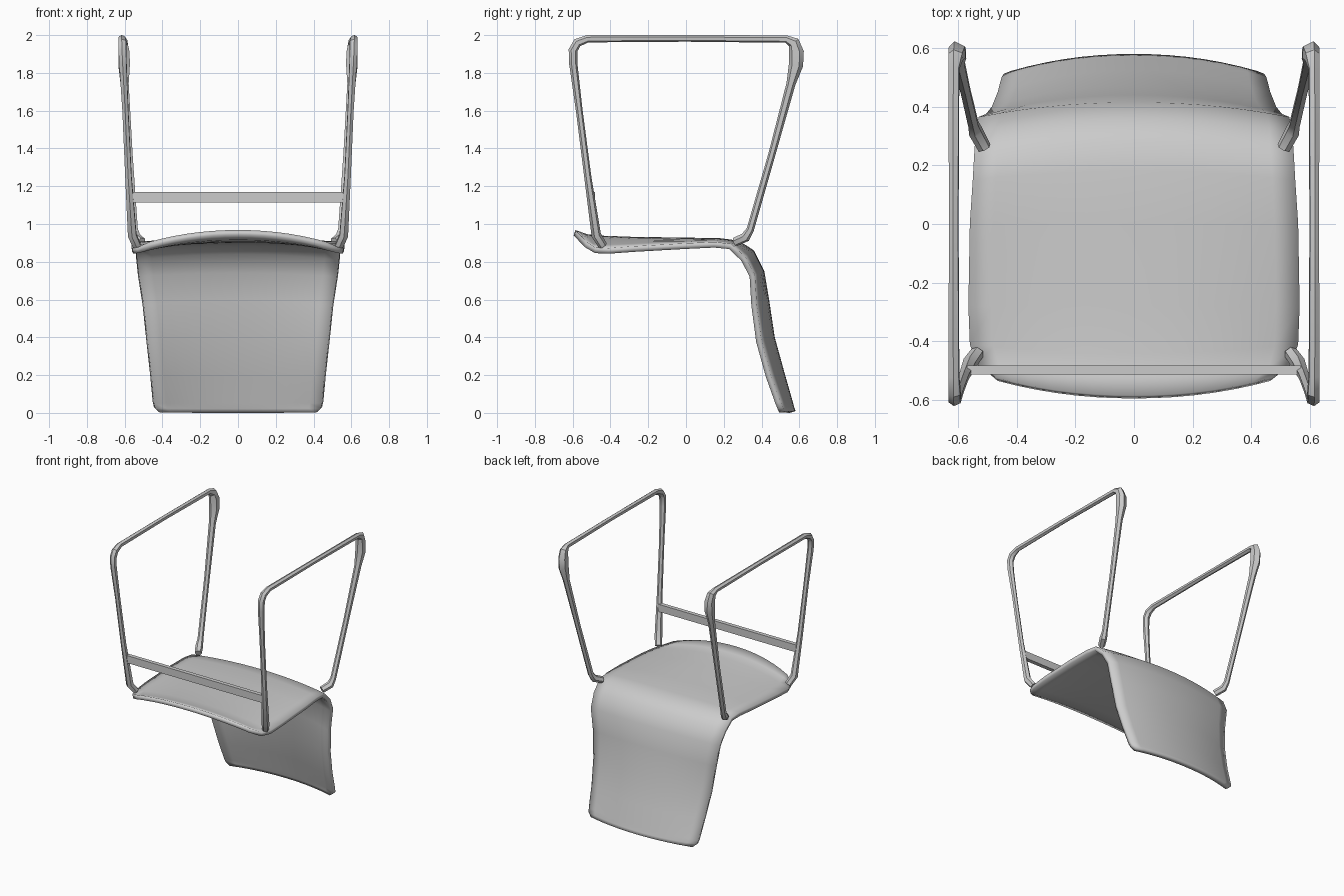
import bpy

# An upturned chair: seat shell on its back, frame legs in the air


def finish(obj, angle=0.6):
    bpy.ops.object.select_all(action='DESELECT')
    obj.select_set(True)
    bpy.context.view_layer.objects.active = obj
    bpy.ops.object.shade_smooth_by_angle(angle=angle)


# Shell sections, front lip to backrest tip:
# half width, centre (y, z), side edge (y, z) of the outer surface
SECTIONS = [
    (0.47, -0.585, 0.968, -0.525, 0.905),
    (0.535, -0.52, 0.945, -0.48, 0.875),
    (0.56, -0.44, 0.938, -0.41, 0.872),
    (0.565, -0.28, 0.932, -0.28, 0.882),
    (0.56, 0.00, 0.928, 0.00, 0.898),
    (0.55, 0.18, 0.925, 0.15, 0.905),
    (0.545, 0.28, 0.912, 0.24, 0.895),
    (0.54, 0.36, 0.860, 0.315, 0.825),
    (0.53, 0.415, 0.75, 0.365, 0.73),
    (0.505, 0.44, 0.60, 0.375, 0.57),
    (0.485, 0.470, 0.40, 0.400, 0.38),
    (0.465, 0.525, 0.20, 0.450, 0.20),
    (0.452, 0.565, 0.06, 0.500, 0.06),
    (0.445, 0.573, 0.03, 0.512, 0.03),
    (0.42, 0.580, 0.01, 0.522, 0.005),
]
COLS = 14

verts, faces = [], []
for hw, yc, zc, ye, ze in SECTIONS:
    for i in range(COLS + 1):
        t = 2 * i / COLS - 1
        k = abs(t) ** 2.1
        verts.append((hw * t, yc + (ye - yc) * k, zc + (ze - zc) * k))
n = COLS + 1
for r in range(len(SECTIONS) - 1):
    for c in range(COLS):
        a = r * n + c
        faces.append((a, a + 1, a + n + 1, a + n))
mesh = bpy.data.meshes.new("seat_and_backrest")
mesh.from_pydata(verts, [], faces)
shell = bpy.data.objects.new("seat_and_backrest", mesh)
bpy.context.collection.objects.link(shell)
mod = shell.modifiers.new("thickness", 'SOLIDIFY')
mod.thickness = 0.03
mod.offset = -1
finish(shell)

# Side frames: front leg, floor rail and back leg as one bent tube
# x, y, z, relative radius
FRAME = [
    (0.535, -0.44, 0.885, 1.2),
    (0.560, -0.475, 0.94, 1.3),
    (0.580, -0.52, 1.25, 0.95),
    (0.596, -0.565, 1.60, 0.9),
    (0.609, -0.597, 1.85, 1.1),
    (0.612, -0.598, 1.92, 1.2),
    (0.613, -0.575, 1.96, 1.2),
    (0.614, -0.52, 1.981, 1.0),
    (0.615, 0.00, 1.983, 0.9),
    (0.614, 0.53, 1.979, 1.0),
    (0.612, 0.57, 1.96, 1.6),
    (0.610, 0.584, 1.91, 2.0),
    (0.606, 0.582, 1.84, 1.9),
    (0.600, 0.555, 1.74, 1.2),
    (0.575, 0.455, 1.37, 0.95),
    (0.548, 0.34, 0.97, 1.0),
    (0.540, 0.315, 0.93, 1.3),
    (0.510, 0.26, 0.905, 1.2),
]
for side, label in ((-1, "left"), (1, "right")):
    cu = bpy.data.curves.new(label + "_leg_frame", 'CURVE')
    cu.dimensions = '3D'
    cu.bevel_depth = 0.02
    cu.bevel_resolution = 1
    cu.use_fill_caps = True
    sp = cu.splines.new('POLY')
    sp.points.add(len(FRAME) - 1)
    for p, (x, y, z, rad) in zip(sp.points, FRAME):
        p.co = (side * x, y, z, 1)
        p.radius = rad
    frame = bpy.data.objects.new(label + "_leg_frame", cu)
    bpy.context.collection.objects.link(frame)
    bpy.ops.object.select_all(action='DESELECT')
    frame.select_set(True)
    bpy.context.view_layer.objects.active = frame
    bpy.ops.object.convert(target='MESH')
    frame = bpy.context.view_layer.objects.active
    # Flatten the tube slightly across the chair
    for v in frame.data.vertices:
        v.co.x = max(-0.633, min(0.633, v.co.x))
    finish(frame)

# Crossbar between the front legs
bpy.ops.mesh.primitive_cube_add(size=1, location=(0, -0.498, 1.142))
bar = bpy.context.object
bar.name = "front_crossbar"
bar.scale = (1.14, 0.03, 0.055)
